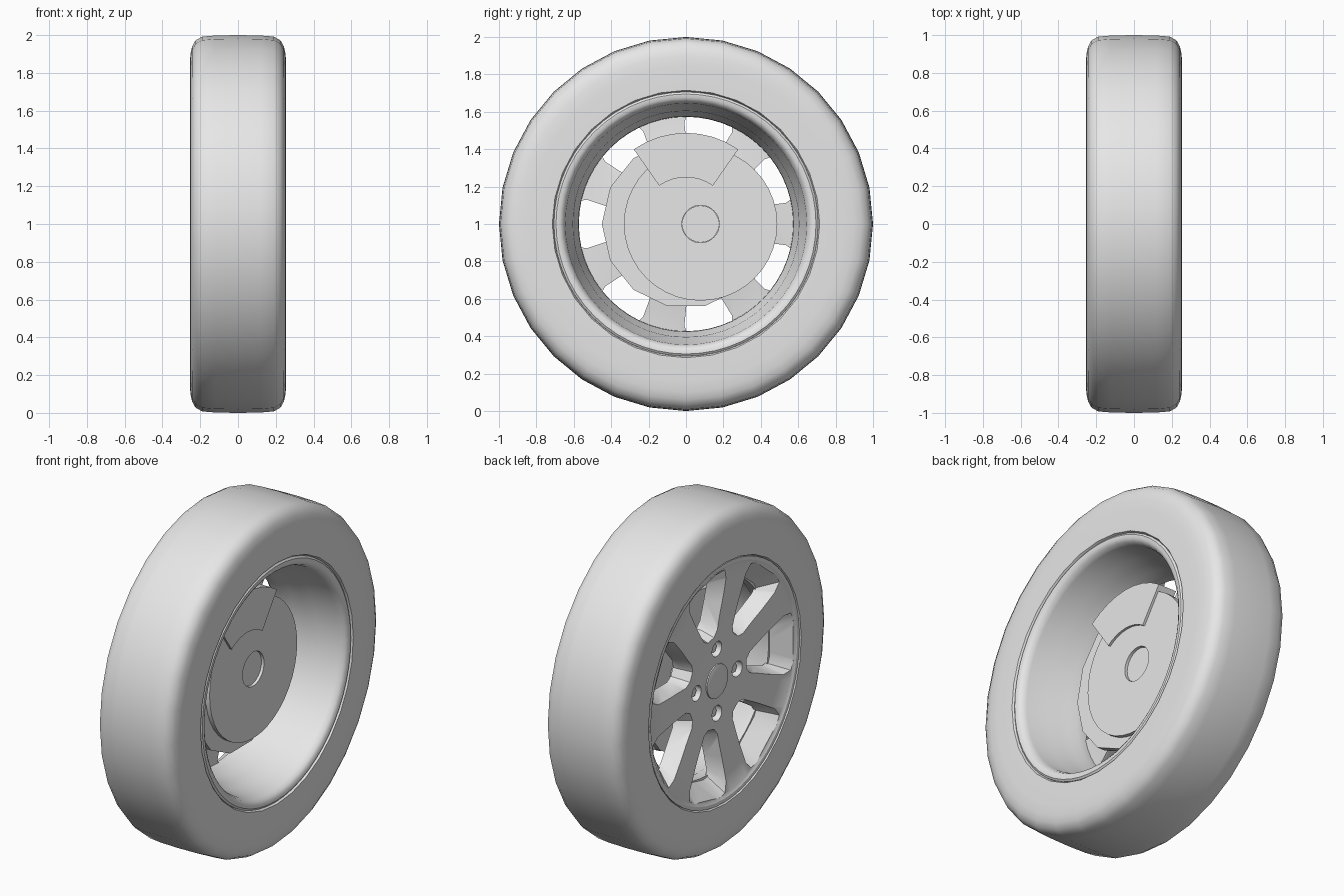
import bpy, bmesh
from math import sin, cos, pi, radians

cube = bpy.data.objects.get("Cube")
if cube:
    bpy.data.objects.remove(cube, do_unlink=True)

grey = bpy.data.materials.new("light grey")
grey.use_nodes = True
grey.diffuse_color = (0.8, 0.8, 0.8, 1)
grey.node_tree.nodes["Principled BSDF"].inputs["Base Color"].default_value = (0.8, 0.8, 0.8, 1)

CENTRE = 1.0  # axle height; the axle runs along x


def at(x, r, angle, y=0.0):
    return (x, y + r * cos(angle), CENTRE + r * sin(angle))


def finish(name, bm, smooth=35):
    bmesh.ops.remove_doubles(bm, verts=bm.verts, dist=1e-5)
    bmesh.ops.recalc_face_normals(bm, faces=bm.faces)
    mesh = bpy.data.meshes.new(name)
    bm.to_mesh(mesh)
    bm.free()
    mesh.materials.append(grey)
    obj = bpy.data.objects.new(name, mesh)
    bpy.context.collection.objects.link(obj)
    if smooth:
        shade(obj, smooth)
    return obj


def shade(obj, angle):
    bpy.ops.object.select_all(action='DESELECT')
    obj.select_set(True)
    bpy.context.view_layer.objects.active = obj
    bpy.ops.object.shade_smooth_by_angle(angle=radians(angle))


def bridge(bm, rings, closed):
    """Quads between successive rings of vertices."""
    count = len(rings)
    for i in range(count if closed else count - 1):
        a, b = rings[i], rings[(i + 1) % count]
        n = len(a)
        for j in range(n):
            k = (j + 1) % n
            bm.faces.new((a[j], a[k], b[k], b[j]))


def lathe(name, profile, sides, y=0.0, z=0.0, smooth=35, closed=True):
    """Spin an (x, radius) outline about the axle direction."""
    bm = bmesh.new()
    rings = [[bm.verts.new(at(x, max(r, 1e-7), 2 * pi * j / sides, y)) for j in range(sides)]
             for x, r in profile]
    bridge(bm, rings, closed)
    bmesh.ops.translate(bm, verts=bm.verts, vec=(0, 0, z))
    return finish(name, bm, smooth)


def cylinder(name, x0, x1, r, sides, y=0.0, z=0.0, smooth=35):
    return lathe(name, [(x0, 0), (x0, r), (x1, r), (x1, 0)], sides, y, z, smooth, False)


# Tyre: mirrored rounded cross-section
half = [(0.0, 1.0), (0.12, 0.998), (0.19, 0.992), (0.225, 0.972), (0.243, 0.94),
        (0.252, 0.9), (0.255, 0.84), (0.255, 0.715), (0.235, 0.705), (0.18, 0.68)]
tyre = half + [(-x, r) for x, r in reversed(half[1:])]
lathe("tyre", tyre, 32, smooth=40)

# Rim barrel with a rolled inner lip
lathe("rim_barrel", [(0.225, 0.708), (0.245, 0.706), (0.253, 0.695), (0.252, 0.675), (0.24, 0.657),
                     (0.21, 0.645), (0.08, 0.63), (0.03, 0.605), (-0.04, 0.597),
                     (-0.08, 0.575), (-0.14, 0.573), (-0.14, 0.69)], 56)

# Dished wheel face, later pierced by windows and bolt holes
face = lathe("wheel_face", [(-0.2, 0), (-0.2, 0.13), (-0.205, 0.25), (-0.215, 0.4), (-0.23, 0.55),
                            (-0.24, 0.67), (-0.25, 0.685), (-0.25, 0.706), (-0.2, 0.706),
                            (-0.13, 0.68), (-0.13, 0.57), (-0.115, 0.45), (-0.09, 0.25),
                            (-0.06, 0.2), (-0.06, 0)], 56, smooth=0, closed=False)

# Cutter: seven tapered teardrop windows
front_half = [(0.26, 0.03), (0.29, 0.065), (0.45, 0.13), (0.58, 0.175), (0.64, 0.17), (0.66, 0.12)]
back_half = [(0.3, 0.025), (0.33, 0.06), (0.44, 0.1), (0.53, 0.13), (0.56, 0.125), (0.573, 0.09)]


def teardrop(half_outline):
    return half_outline + [(r, -w) for r, w in reversed(half_outline)]


bm = bmesh.new()
layers = [(-0.3, front_half), (-0.24, front_half), (-0.13, back_half), (0.0, back_half)]
for i in range(7):
    turn = pi + 2 * pi * i / 7
    rings = []
    for x, outline in layers:
        rings.append([bm.verts.new((x, r * cos(turn) - w * sin(turn),
                                    CENTRE + r * sin(turn) + w * cos(turn)))
                      for r, w in teardrop(outline)])
    bridge(bm, rings, False)
    bm.faces.new(rings[0])
    bm.faces.new(rings[-1])
window_cutter = finish("window_cutter", bm, 0)
cutters = [window_cutter]

# Four bolts in round pockets
for i in range(4):
    y, z = 0.19 * cos(i * pi / 2), 0.19 * sin(i * pi / 2)
    cutters.append(cylinder("pocket_cutter", -0.3, -0.15, 0.045, 20, y, z, 0))
    cylinder("wheel_bolt", -0.18, -0.14, 0.03, 6, y, z, 0)

for cutter in cutters:
    cutter.hide_render = True
    mod = face.modifiers.new("cut", 'BOOLEAN')
    mod.operation = 'DIFFERENCE'
    mod.solver = 'EXACT'
    mod.object = cutter
graph = bpy.context.evaluated_depsgraph_get()
pierced = bpy.data.meshes.new_from_object(face.evaluated_get(graph))
face.modifiers.clear()
face.data = pierced
for cutter in cutters:
    bpy.data.objects.remove(cutter, do_unlink=True)
shade(face, 30)

# Centre cap: shallow dome
lathe("centre_cap", [(-0.19, 0.1), (-0.207, 0.098), (-0.211, 0.085), (-0.213, 0.05), (-0.214, 0)],
      32, closed=False)

# Brake: rotor, hat, offset carrier plate with a round socket
cylinder("brake_rotor", -0.03, 0.02, 0.45, 14)
cylinder("rotor_hat", -0.07, -0.02, 0.2, 32)
lathe("carrier_plate", [(0.01, 0), (0.01, 0.1), (0.046, 0.1), (0.046, 0.41), (0.0, 0.41), (0.0, 0)],
      40, y=0.078, closed=False)
cylinder("socket_floor", 0.0, 0.03, 0.099, 24, 0.078)

# Caliper: ring sector over the top of the rotor
bm = bmesh.new()
rings = []
steps = 8
for i in range(steps + 1):
    a = radians(55 + 70 * i / steps)
    rings.append([bm.verts.new(at(x, r, a)) for x, r in
                  ((-0.06, 0.25), (0.06, 0.25), (0.06, 0.487), (-0.06, 0.487))])
bridge(bm, rings, False)
bm.faces.new(rings[0])
bm.faces.new(rings[-1])
finish("brake_caliper", bm)
